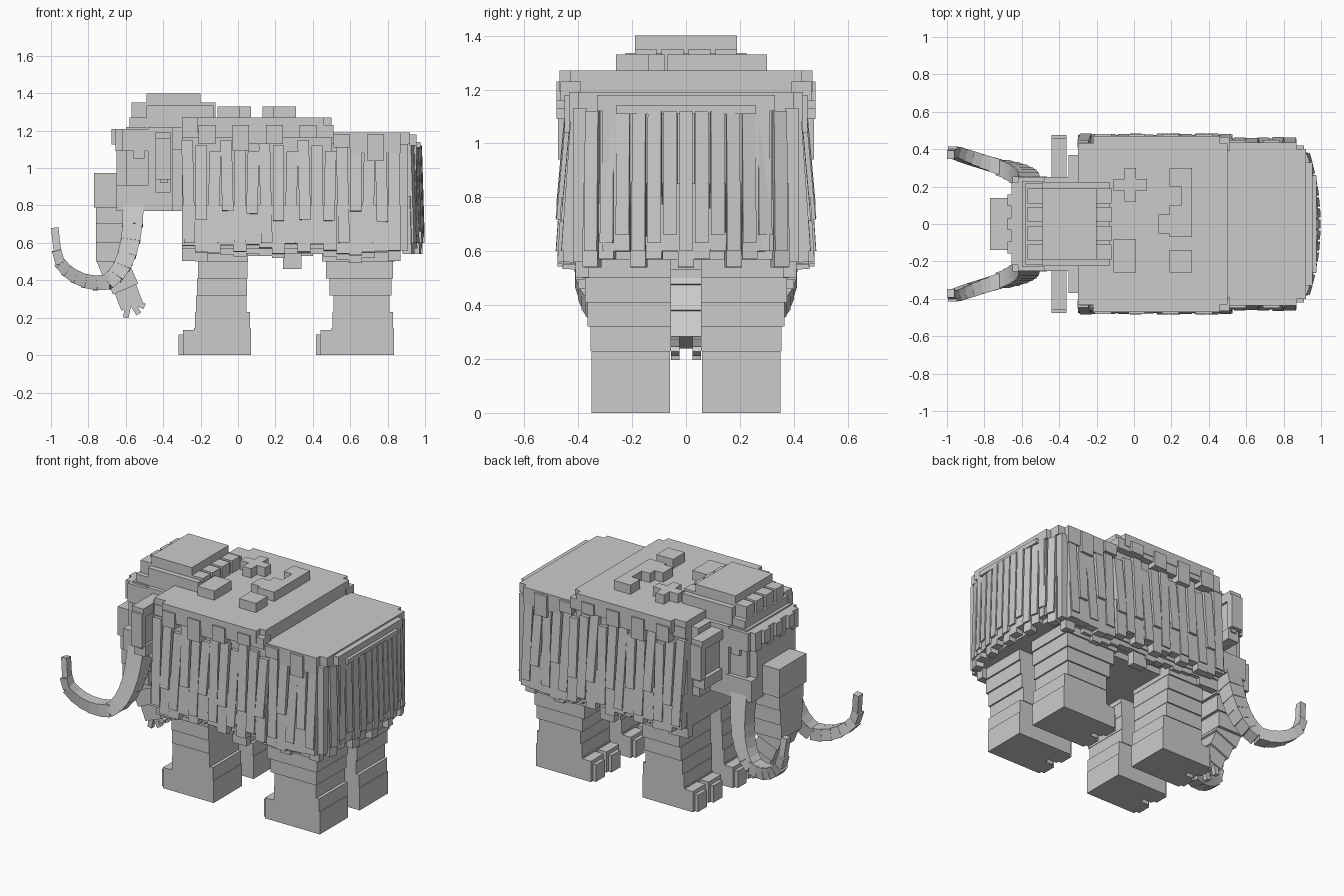
import bpy, bmesh, random
from mathutils import Vector, Matrix, Euler
from mathutils.geometry import interpolate_bezier

default_cube = bpy.data.objects.get("Cube")
if default_cube:
    bpy.data.objects.remove(default_cube, do_unlink=True)
random.seed(4)

grey = (.6, .6, .6, 1)
material = bpy.data.materials.new("plain grey")
material.use_nodes = True
material.diffuse_color = grey
material.node_tree.nodes["Principled BSDF"].inputs["Base Color"].default_value = grey


class Part:
    """A named object assembled from blocks."""
    def __init__(self, name):
        self.name, self.bm = name, bmesh.new()

    def block(self, centre, size, rotation):
        matrix = Matrix.Translation(centre) @ rotation.to_4x4() @ Matrix.Diagonal((*size, 1))
        bmesh.ops.create_cube(self.bm, size=1, matrix=matrix)

    def box(self, front, rear, left, bottom, top, right=None):
        # Without a right edge the box straddles the centre line
        low = Vector((front, -left if right is None else right, bottom))
        high = Vector((rear, left, top))
        self.block((low + high) / 2, high - low, Matrix.Identity(3))

    def lock(self, x, y, bottom, top, length, width, rotation=(0, 0, 0)):
        centre = Vector((x, y, (bottom + top) / 2))
        self.block(centre, (length, width, top - bottom), Euler(rotation).to_matrix())

    def beam(self, start, end, width, depth):
        along = (end - start).normalized()
        across = Vector((0, 1, 0))
        across = (across - along * across.dot(along)).normalized()
        rotation = Matrix((along, across, along.cross(across))).transposed()
        self.block((start + end) / 2, ((end - start).length, width, depth), rotation)

    def sweep(self, controls, count, thick, thin):
        # Chain of tapering beams along one Bezier arc
        points = interpolate_bezier(*(Vector(c) for c in controls), count + 1)
        for i, (start, end) in enumerate(zip(points, points[1:])):
            size = thick + (thin - thick) * i / count
            self.beam(start, end + (end - start) * .1, size, size)

    def finish(self, mirrored=False):
        if mirrored:
            everything = self.bm.faces[:] + self.bm.edges[:] + self.bm.verts[:]
            copies = bmesh.ops.duplicate(self.bm, geom=everything)["geom"]
            for item in copies:
                if isinstance(item, bmesh.types.BMVert):
                    item.co.y *= -1
            faces = [item for item in copies if isinstance(item, bmesh.types.BMFace)]
            bmesh.ops.reverse_faces(self.bm, faces=faces)
        mesh = bpy.data.meshes.new(self.name)
        self.bm.to_mesh(mesh)
        self.bm.free()
        mesh.materials.append(material)
        bpy.context.collection.objects.link(bpy.data.objects.new(self.name, mesh))


# Landmarks shared by several parts
chest, waist, rump = -.3, .5, .87
shoulder_top, rump_top, belly = 1.27, 1.19, .57

# Body core, stepped in towards the tail
body = Part("body")
body.box(front=chest, rear=waist, left=.42, bottom=belly, top=rump_top)
body.box(front=waist, rear=rump, left=.41, bottom=belly, top=1.15)
body.box(front=rump, rear=.92, left=.37, bottom=belly, top=1.15)
body.box(front=.92, rear=.955, left=.31, bottom=.6, top=1.13)
body.box(front=-.35, rear=chest, left=.36, bottom=.77, top=1.2)
body.box(front=-.2, rear=.4, left=.3, bottom=.53, top=belly)
body.finish()

# Shoulder and rump covers
cover = Part("back_cover")
cover.box(front=chest, rear=waist, left=.43, bottom=rump_top, top=shoulder_top)
cover.box(front=-.22, rear=.46, left=.47, bottom=rump_top, top=shoulder_top)
cover.box(front=-.35, rear=chest, left=.37, bottom=1.1, top=1.22)
cover.box(front=waist, rear=rump, left=.435, bottom=1.13, top=rump_top)
cover.box(front=rump, rear=.92, left=.4, bottom=1.13, top=rump_top)
cover.box(front=.92, rear=.955, left=.33, bottom=1.12, top=1.18)
cover.box(front=.955, rear=.975, left=.26, bottom=1.11, top=1.14)
cover.finish()

# Ragged edges hanging from the covers
flaps = Part("cover_flaps")
flap_count = 13
step = (rump - chest) / flap_count
for i in range(flap_count):
    x = chest + i * step
    over_rump = x > waist - step / 2
    edge = .435 if over_rump or i == 0 else .465
    top = rump_top - .01 if over_rump else 1.23
    flaps.box(front=x, rear=x + step, right=.39, left=edge + .015 * (i % 2),
              bottom=top - random.choice((.07, .1, .14)), top=top)
flaps.finish(mirrored=True)

# Raised tufts along the back
tufts = Part("back_tufts")
height = dict(bottom=shoulder_top - .02, top=shoulder_top + .06)
tufts.box(front=-.05, rear=.01, right=.12, left=.3, **height)
tufts.box(front=-.11, rear=.07, right=.18, left=.24, **height)
tufts.box(front=-.11, rear=.01, right=-.26, left=-.08, **height)
tufts.box(front=.19, rear=.31, right=-.26, left=-.14, **height)
tufts.box(front=.19, rear=.31, right=-.07, left=.1, **height)
tufts.box(front=.25, rear=.31, right=.1, left=.2, **height)
tufts.box(front=.19, rear=.31, right=.2, left=.3, **height)
tufts.box(front=.13, rear=.19, left=.05, **height)
tufts.finish()

# Long hair on the flanks: an outer layer of locks over a shorter, lower one
hair = Part("side_hair")
lock_count = 17
step = (rump - chest) / lock_count
for i in range(lock_count):
    x = chest + (i + .5) * step
    inset = .02 if x > waist else 0
    bottom = .6 + (i % 2) * random.uniform(.03, .2)
    hair.lock(x, .447 - inset, bottom, top=1.15 - .03 * (i % 3), length=step * .88, width=.035,
              rotation=(.07 + .02 * (i % 2), .025 * (i % 3 - 1), 0))
    hem = random.uniform(.53, .6)
    hair.lock(x, .445 - inset, hem, top=.8, length=step, width=.05, rotation=(.06, 0, 0))
    hem = random.uniform(.49, .55)
    hair.lock(x, .385, hem, top=.62, length=step, width=.05)
hair.box(front=.24, rear=.34, right=.35, left=.4, bottom=.46, top=.6)
hair.finish(mirrored=True)

# Hair hanging down the rump, following its rounded plan
rump_hair = Part("rump_hair")
for i in range(-6, 7):
    y = i * .058
    x = .973 - .05 * (i / 6) ** 2
    turn = .05 * i
    bottom = .6 + .03 * (i % 3)
    rump_hair.lock(x, y, bottom, top=1.12, length=.035, width=.05, rotation=(0, -.03, turn))
    rump_hair.lock(x - .015, y, bottom - .06, top=.85, length=.05, width=.058, rotation=(0, -.03, turn))
for side in (-1, 1):
    rump_hair.lock(.885, side * .395, bottom=.56, top=1.13, length=.05, width=.05)
rump_hair.finish()

# Legs: a foot, stacked bands and two stepped toes
for label, front, rear, flare in (("front", -.235, .07, -.005), ("hind", .5, .835, .02)):
    legs = Part(label + "_legs")
    legs.box(front, rear, right=.06, left=.35, bottom=0, top=.145)
    legs.box(front + .005, rear - .005, right=.06, left=.35, bottom=.145, top=.23)
    for i in range(4):
        bottom = .23 + i * .09
        grow = flare * i
        legs.box(front + .01 - grow, rear - .025 + abs(grow) / 2, right=.055,
                 left=.355 + i * .01, bottom=bottom, top=bottom + .09)
    legs.finish(mirrored=True)
    toes = Part(label + "_toes")
    for y in (.06, .22):
        toes.box(front - .06, front, right=y, left=y + .13, bottom=0, top=.135)
        toes.box(front - .083, front, right=y + .02, left=y + .11, bottom=0, top=.11)
    toes.finish(mirrored=True)

# Head and neck
head = Part("head")
head.box(front=-.48, rear=chest, left=.25, bottom=.77, top=1.22)
head.box(front=-.6, rear=-.4, left=.23, bottom=.82, top=1.22)
head.box(front=-.65, rear=-.6, left=.2, bottom=.9, top=1.16)
head.box(front=-.58, rear=chest, left=.22, bottom=1.15, top=shoulder_top)
head.finish()

# Crown in steps, with short locks before and behind
crown = Part("crown")
crown.box(front=-.49, rear=-.2, left=.19, bottom=1.33, top=1.4)
crown.box(front=-.49, rear=-.13, left=.225, bottom=1.22, top=1.335)
for i in range(4):
    y = -.19 + i * .1
    crown.box(front=-.57, rear=-.49, right=y, left=y + .08, bottom=1.22, top=1.35)
    crown.box(front=-.2, rear=-.12, right=y, left=y + .08, bottom=1.24, top=1.35)
crown.finish()

# Ragged fringe over the brow and temples
fringe = Part("fringe")
for i in range(7):
    y = -.22 + i * .063
    odd = i % 2
    fringe.box(front=-.655 - .02 * odd, rear=-.56, right=y, left=y + .063,
               bottom=1.09 + .035 * odd, top=1.21)
for i in range(3):
    x = -.62 + i * .06
    for y in (-.25, .2):
        fringe.box(front=x, rear=x + .06, right=y, left=y + .05,
                   bottom=1.09 - .04 * (i % 2), top=1.21)
fringe.finish()

# Ears: thin panels with a raised rim
ears = Part("ears")
rim = dict(front=-.44, rear=-.36)
ears.box(front=-.415, rear=-.375, right=.22, left=.45, bottom=.92, top=1.16)
ears.box(right=.22, left=.46, bottom=1.13, top=1.19, **rim)
ears.box(right=.43, left=.475, bottom=.94, top=1.16, **rim)
ears.box(right=.26, left=.44, bottom=.87, top=.94, **rim)
ears.finish(mirrored=True)

# Trunk: tapering stack, then a curl back to a fingered tip
trunk = Part("trunk")
trunk.box(front=-.77, rear=-.52, left=.14, bottom=.79, top=.975)
for i in range(3):
    top = .8 - i * .1
    trunk.box(front=-.76, rear=-.53 - i * .02, left=.125 - i * .01, bottom=top - .1, top=top)
trunk.sweep([(-.68, 0, .54), (-.65, 0, .46), (-.6, 0, .36), (-.57, 0, .27)],
            count=3, thick=.17, thin=.1)
for y in (-.04, .04):
    for x, z in ((-.6, .2), (-.53, .22), (-.5, .26)):
        trunk.beam(Vector((-.58, y, .3)), Vector((x, y, z)), width=.03, depth=.03)
trunk.finish()

# Tusks dropping from their sockets, reaching forward, then turning up
sockets = Part("tusk_sockets")
sockets.box(front=-.65, rear=-.465, right=.1, left=.255, bottom=.77, top=.91)
sockets.finish(mirrored=True)
tusks = Part("tusks")
bend, turn = Vector((-.7, .3, .39)), Vector((-.95, .38, .49))
tusks.sweep([(-.56, .2, .8), (-.56, .24, .6), (-.6, .27, .45), bend], count=6, thick=.11, thin=.08)
tusks.sweep([bend, (-.8, .33, .37), (-.9, .36, .42), turn], count=5, thick=.08, thin=.06)
tusks.beam(turn, Vector((-.97, .385, .56)), width=.06, depth=.05)
tusks.beam(Vector((-.965, .38, .55)), Vector((-.98, .37, .68)), width=.045, depth=.04)
tusks.finish(mirrored=True)
